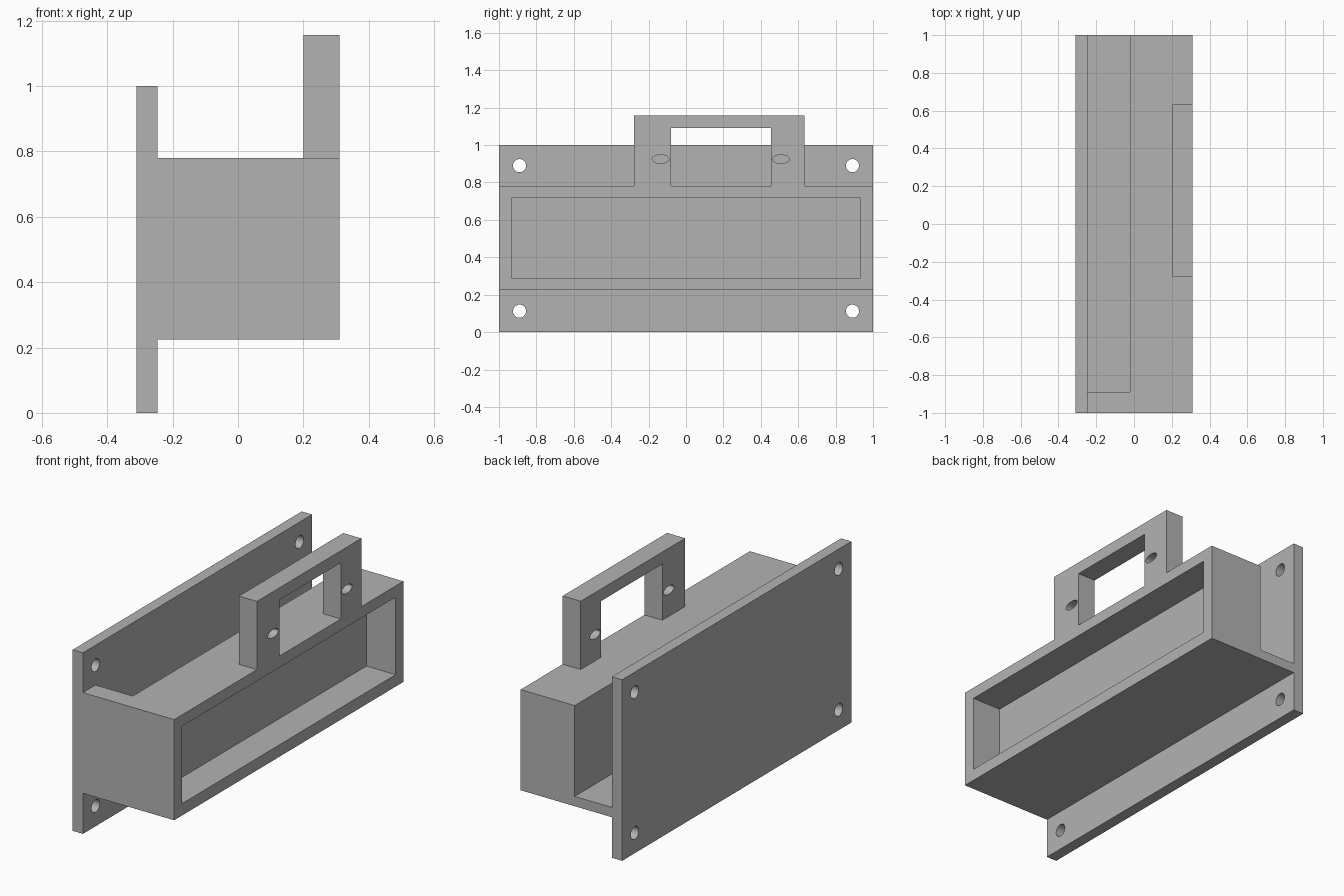
import bpy
import bmesh
from math import pi
from mathutils import Matrix

old = bpy.data.objects.get("Cube")
if old:
    bpy.data.objects.remove(old, do_unlink=True)

grey = bpy.data.materials.new("plain grey")
grey.use_nodes = True
grey.diffuse_color = (0.45, 0.45, 0.45, 1)
grey.node_tree.nodes["Principled BSDF"].inputs["Base Color"].default_value = grey.diffuse_color


def make_object(name, bm):
    mesh = bpy.data.meshes.new(name)
    bm.to_mesh(mesh)
    bm.free()
    mesh.materials.append(grey)
    obj = bpy.data.objects.new(name, mesh)
    bpy.context.collection.objects.link(obj)
    return obj


def box(name, x, y, z):
    """Block spanning the given (low, high) ranges."""
    bm = bmesh.new()
    bmesh.ops.create_cube(bm, size=1)
    for v in bm.verts:
        v.co = [lo + (c + 0.5) * (hi - lo) for c, (lo, hi) in zip(v.co, (x, y, z))]
    return make_object(name, bm)


def hole(name, x, y, z, ry, rz):
    """Round or oval cutter running along x."""
    bm = bmesh.new()
    bmesh.ops.create_cone(bm, cap_ends=True, segments=32, radius1=1, radius2=1, depth=0.4)
    bm.transform(Matrix.Translation((x, y, z)) @ Matrix.Diagonal((1, ry, rz, 1))
                 @ Matrix.Rotation(pi / 2, 4, "Y"))
    return make_object(name, bm)


def cut(target, cutters):
    """Subtract the cutters, then remove them."""
    bpy.context.view_layer.objects.active = target
    for c in cutters:
        c.hide_render = True
        mod = target.modifiers.new("cut", "BOOLEAN")
        mod.operation = "DIFFERENCE"
        mod.solver = "EXACT"
        mod.object = c
        bpy.ops.object.modifier_apply(modifier=mod.name)
        bpy.data.objects.remove(c, do_unlink=True)
    for o in bpy.context.selected_objects:
        o.select_set(False)
    target.select_set(True)
    bpy.ops.object.shade_smooth_by_angle(angle=pi / 6)


BACK, INNER, FACE = -0.31, -0.247, 0.31

# Mounting plate with four screw holes
plate = box("mounting_plate", (BACK, INNER), (-1, 1), (0, 1))
cut(plate, [hole("screw_hole", BACK, y, z, 0.035, 0.035)
            for y in (-0.89, 0.89) for z in (0.112, 0.89)])

# Housing with a shallow face pocket and a channel open at the top and back end
housing = box("housing", (INNER, FACE), (-1, 1), (0.224, 0.78))
cut(housing, [box("face_pocket", (0.132, 0.5), (-0.932, 0.932), (0.29, 0.717)),
              box("rear_channel", (-0.5, -0.02), (-0.89, 1.2), (0.278, 1))])

# Off-centre handle with a window and an oval slot in each post
handle = box("handle", (0.2, FACE), (-0.278, 0.633), (0.78, 1.157))
cut(handle, [box("handle_window", (0, 0.5), (-0.08, 0.455), (0.6, 1.09))]
    + [hole("oval_slot", 0.255, y, 0.925, 0.045, 0.023) for y in (-0.136, 0.508)])
